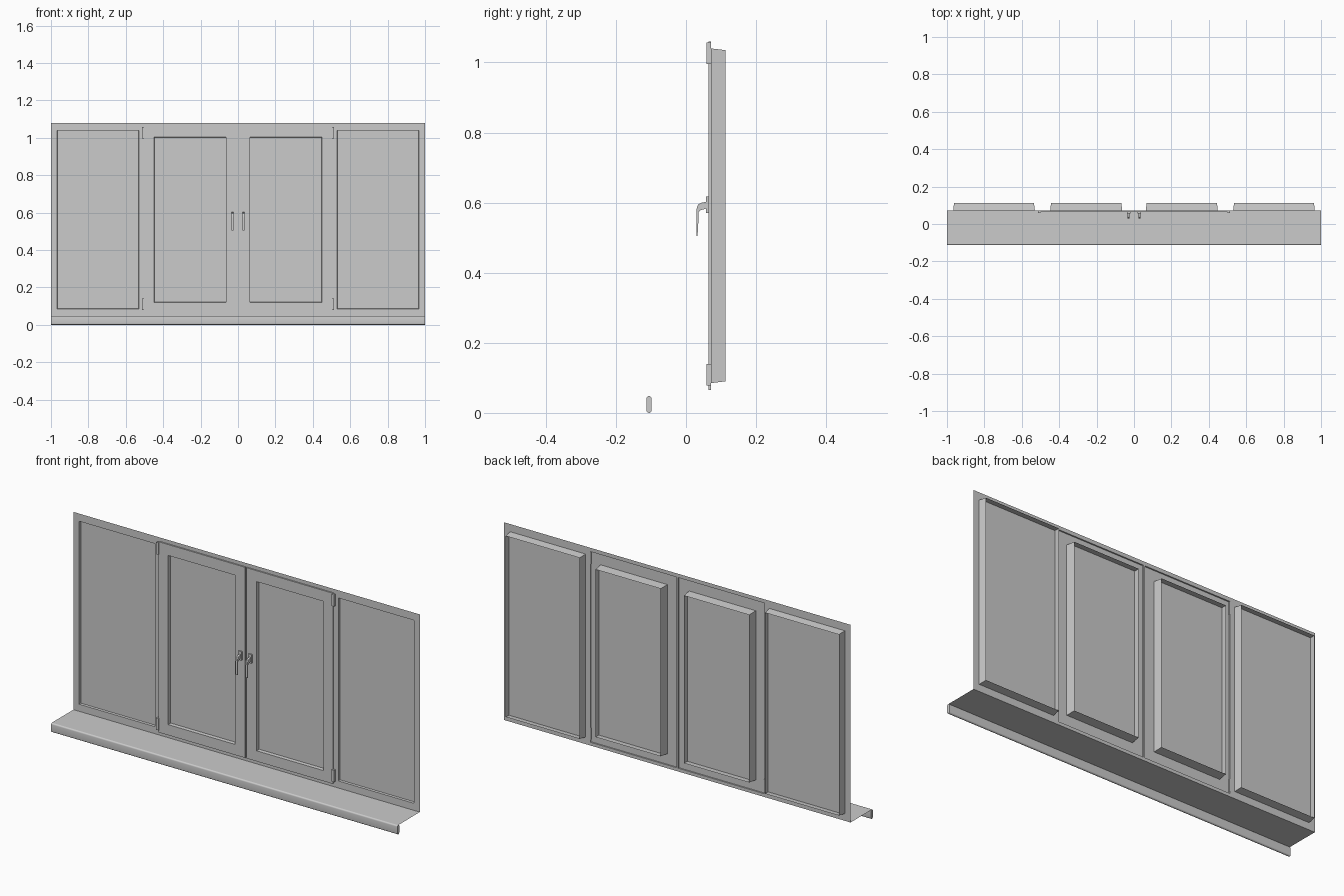
import bpy, bmesh, math

if "Cube" in bpy.data.objects:
    bpy.data.objects.remove(bpy.data.objects["Cube"])

FRAME_Y, LEAF_Y, GLASS_Y, BACK_Y = 0.071, 0.064, 0.082, 0.113


def finish(name, bm, mirror=True, smooth=False):
    me = bpy.data.meshes.new(name)
    bm.to_mesh(me)
    bm.free()
    ob = bpy.data.objects.new(name, me)
    bpy.context.collection.objects.link(ob)
    if mirror:
        ob.modifiers.new("Mirror", 'MIRROR').use_mirror_merge = False
    if smooth:
        bpy.context.view_layer.objects.active = ob
        ob.select_set(True)
        bpy.ops.object.shade_smooth_by_angle(angle=math.radians(35))
        ob.select_set(False)
    return ob


def rect(bm, r, y):
    x0, x1, z0, z1 = r
    return [bm.verts.new(p) for p in
            ((x0, y, z0), (x1, y, z0), (x1, y, z1), (x0, y, z1))]


def loft(bm, steps):
    """Stack of rectangles (rect, y) joined by rings of quads."""
    loops = [rect(bm, r, y) for r, y in steps]
    for a, b in zip(loops, loops[1:]):
        for i in range(4):
            j = (i + 1) % 4
            bm.faces.new((a[i], a[j], b[j], b[i]))


def inset(r, d):
    return (r[0] + d, r[1] - d, r[2] + d, r[3] - d)


def extrude_x(bm, profile, x0, x1):
    """Closed (y, z) profile extruded along x with caps."""
    a = [bm.verts.new((x0, y, z)) for y, z in profile]
    b = [bm.verts.new((x1, y, z)) for y, z in profile]
    n = len(profile)
    for i in range(n):
        j = (i + 1) % n
        bm.faces.new((a[i], a[j], b[j], b[i]))
    bm.faces.new(a[::-1])
    bm.faces.new(b)
    bmesh.ops.recalc_face_normals(bm, faces=bm.faces)


fixed = (0.53, 0.967, 0.085, 1.04)
leaf = (0.004, 0.503, 0.065, 1.06)
pane = (0.063, 0.448, 0.12, 1.003)

# Fixed frame sheet with side window reveals and casement openings
bm = bmesh.new()
loft(bm, [((0.506, 1, 0.048, 1.08), FRAME_Y), (fixed, FRAME_Y),
          (inset(fixed, 0.005), BACK_Y)])
loft(bm, [((0, 0.506, 0.048, 1.08), FRAME_Y), (leaf, FRAME_Y)])
finish("window_frame", bm)

# Raised opening leaves with their reveals
bm = bmesh.new()
loft(bm, [(leaf, FRAME_Y), (leaf, LEAF_Y), (pane, LEAF_Y),
          (inset(pane, 0.004), BACK_Y)])
finish("casement_leaf", bm)

# Panes
for name, r in (("side_pane", fixed), ("casement_pane", pane)):
    bm = bmesh.new()
    bm.faces.new(rect(bm, inset(r, 0.002), GLASS_Y))
    finish(name, bm)

# Sill sheet
bm = bmesh.new()
bm.faces.new([bm.verts.new(p) for p in
              ((-1, -0.105, 0.048), (1, -0.105, 0.048),
               (1, FRAME_Y, 0.048), (-1, FRAME_Y, 0.048))])
finish("sill_top", bm, mirror=False)

# Rounded sill lip
R = 0.0075
prof = [(-0.1055 + R * math.cos(math.radians(a)), c + R * math.sin(math.radians(a)))
        for c, s in ((0.0405, 0), (R, 180)) for a in range(s, s + 181, 20)]
bm = bmesh.new()
extrude_x(bm, prof, -1, 1)
finish("sill_lip", bm, mirror=False, smooth=True)

# Hinges
bm = bmesh.new()
for z in (0.078, 0.995):
    extrude_x(bm, [(0.058, z), (FRAME_Y, z), (FRAME_Y, z + 0.062), (0.058, z + 0.062)],
              0.5, 0.513)
finish("hinges", bm)

# Handle plate
bm = bmesh.new()
extrude_x(bm, [(0.057, 0.571), (LEAF_Y, 0.571), (LEAF_Y, 0.617), (0.057, 0.617)],
          0.02, 0.038)
finish("handle_plate", bm)

# Curved lever handle
bm = bmesh.new()
extrude_x(bm, [(0.058, 0.602), (0.045, 0.600), (0.035, 0.595), (0.031, 0.587),
               (0.0295, 0.57), (0.0295, 0.505), (0.033, 0.505), (0.0355, 0.55),
               (0.036, 0.572), (0.040, 0.578), (0.058, 0.583)], 0.024, 0.034)
finish("handle_lever", bm, smooth=True)
